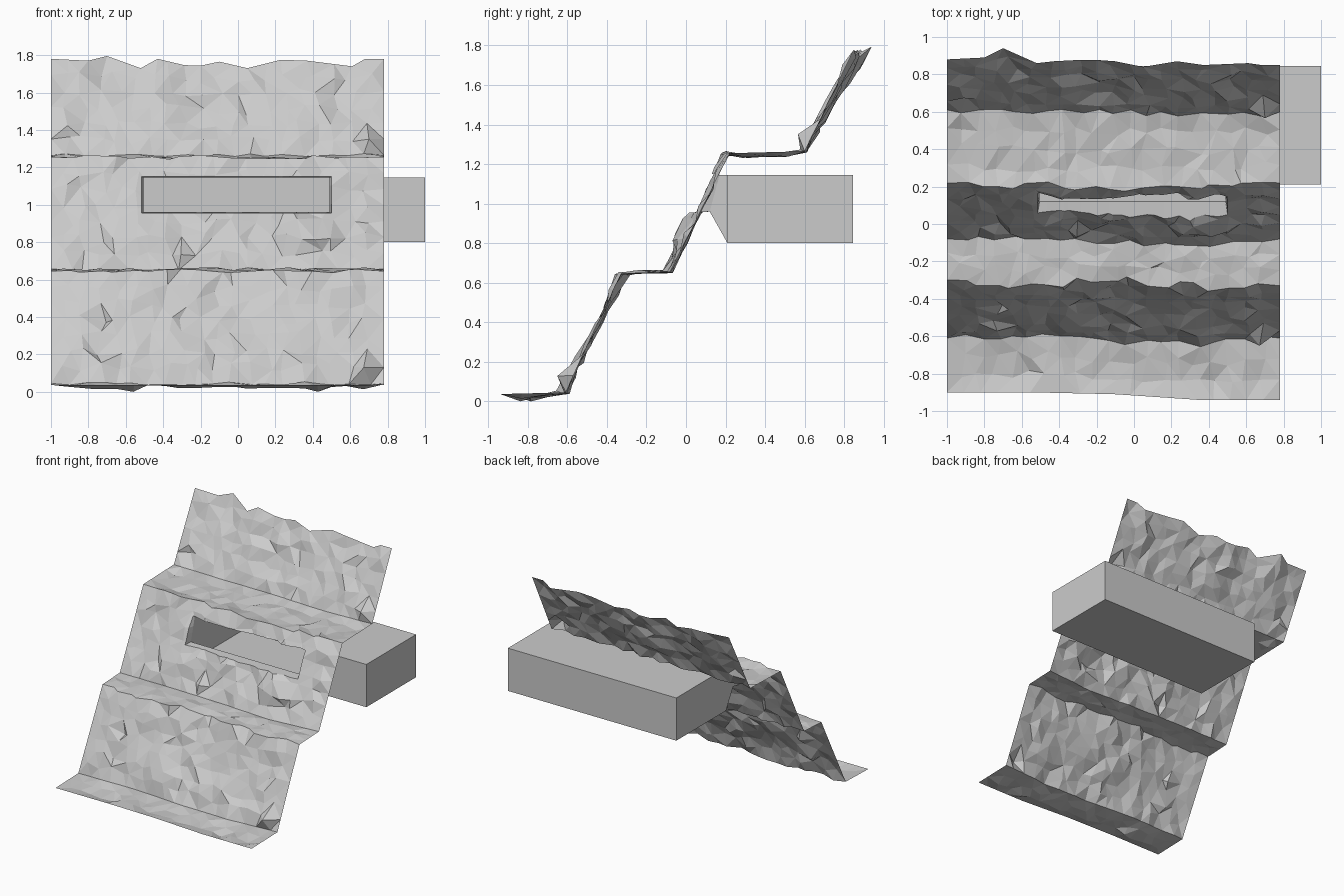
import bpy, bmesh, math, random
from mathutils import Vector

if "Cube" in bpy.data.objects:
    bpy.data.objects.remove(bpy.data.objects["Cube"])

random.seed(7)
X0, X1, COLS = -1.0, 0.78, 20


def lerp_table(xs, vals, x):
    for i in range(len(xs) - 1):
        if x <= xs[i + 1] + 1e-6:
            t = (x - xs[i]) / (xs[i + 1] - xs[i])
            return vals[i] + t * (vals[i + 1] - vals[i])
    return vals[-1]


def make_object(name, bm):
    mesh = bpy.data.meshes.new(name)
    bm.to_mesh(mesh)
    bm.free()
    ob = bpy.data.objects.new(name, mesh)
    bpy.context.collection.objects.link(ob)
    return ob


# Break lines of the terraces: y at five x stations, and height
STATIONS = [-1.0, -0.55, -0.1, 0.34, 0.78]
BREAKS = [
    ([-0.90, -0.90, -0.91, -0.94, -0.94], 0.037),
    ([-0.61, -0.60, -0.63, -0.64, -0.61], 0.045),
    ([-0.30, -0.33, -0.30, -0.335, -0.33], 0.645),
    ([-0.08, -0.08, -0.09, -0.12, -0.08], 0.655),
    ([0.22, 0.20, 0.20, 0.20, 0.22], 1.255),
    ([0.61, 0.60, 0.60, 0.58, 0.60], 1.265),
]
# Ragged top edge (x, y, z)
TOP_X = [-1, -0.8, -0.7, -0.52, -0.43, -0.24, -0.1, 0.05, 0.23, 0.37, 0.61, 0.68, 0.78]
TOP_Y = [0.88, 0.89, 0.94, 0.86, 0.87, 0.88, 0.87, 0.84, 0.87, 0.85, 0.86, 0.85, 0.85]
TOP_Z = [1.78, 1.77, 1.795, 1.73, 1.78, 1.735, 1.765, 1.73, 1.775, 1.77, 1.74, 1.78, 1.78]
SUBDIV = [3, 7, 3, 7, 4, 6]


def key_point(k, x):
    if k == len(BREAKS):
        return Vector((x, lerp_table(TOP_X, TOP_Y, x), lerp_table(TOP_X, TOP_Z, x)))
    ys, z = BREAKS[k]
    return Vector((x, lerp_table(STATIONS, ys, x), z))


# Rocky terraced cliff sheet
bm = bmesh.new()
rows = []
for k, n in enumerate(SUBDIV):
    ledge = k % 2 == 0
    for s in range(n + (k == len(SUBDIV) - 1)):
        t, row = s / n, []
        for c in range(COLS + 1):
            x = X0 + (X1 - X0) * c / COLS
            inner = 0 < c < COLS
            last, first = s == n, k == 0 and s == 0
            if inner and not last and not first:
                x += random.uniform(-0.03, 0.03)
            if last:
                x = min(TOP_X, key=lambda v: abs(v - x)) if inner and min(abs(v - x) for v in TOP_X) < 0.04 else x
            p = key_point(k, x).lerp(key_point(k + 1, x), t)
            if inner and not last and not first:
                if ledge:
                    p.y += random.uniform(-0.025, 0.025)
                    p.z += random.uniform(-0.012, 0.012)
                    if s:
                        p.z += -0.015 if k != 2 else 0.005
                else:
                    d = random.uniform(-0.02, 0.02)      # along the slope normal
                    u = random.uniform(-0.025, 0.025) if s else 0.0
                    p += Vector((0, -0.89 * d + 0.45 * u, 0.45 * d + 0.89 * u))
                # jutting stones
                if k == 3:
                    p.y -= 0.05 * math.exp(-((p.x - 0.36) / 0.13) ** 2 - ((p.z - 0.86) / 0.07) ** 2)
                elif c == COLS - 1 and s == 1 and not ledge:
                    p.y -= 0.06
            p.z = max(0.0, p.z)
            row.append(bm.verts.new(p))
        rows.append(row)
# low spots that rest on the ground
rows[1][5].co.z = rows[1][16].co.z = 0.0
for a, b in zip(rows, rows[1:]):
    for c in range(COLS):
        bm.faces.new((a[c], a[c + 1], b[c + 1], b[c]))
bmesh.ops.triangulate(bm, faces=bm.faces[:], quad_method='SHORT_EDGE')

# Firing slot cut through the middle slope
HX0, HX1, HZ0, HZ1 = -0.515, 0.50, 0.955, 1.15
for co, no in (((HX0, 0, 0), (1, 0, 0)), ((HX1, 0, 0), (1, 0, 0)),
               ((0, 0, HZ0), (0, 0, 1)), ((0, 0, HZ1), (0, 0, 1))):
    near = [f for f in bm.faces if 0.7 < f.calc_center_median().z < 1.24]
    geom = set(near)
    for f in near:
        geom.update(f.edges)
        geom.update(f.verts)
    bmesh.ops.bisect_plane(bm, geom=list(geom), plane_co=co, plane_no=no, dist=1e-5)


def in_slot(p, e=1e-4):
    return HX0 - e < p.x < HX1 + e and HZ0 - e < p.z < HZ1 + e


hole = [f for f in bm.faces if in_slot(f.calc_center_median())]
bmesh.ops.delete(bm, geom=hole, context='FACES')
rim = [e for e in bm.edges if e.is_boundary and all(in_slot(v.co) for v in e.verts)]

# Lip running from the rock to the slot frame
lip = bmesh.ops.extrude_edge_only(bm, edges=rim)['geom']
for v in lip:
    if isinstance(v, bmesh.types.BMVert):
        v.co.x = min(0.49, max(-0.505, v.co.x))
        v.co.z = min(1.145, max(0.96, v.co.z))
        v.co.y = 0.12 + (v.co.z - 0.96) / 0.185 * 0.05
make_object("terraced_cliff", bm)

# Hollow chamber behind the cliff with a flared slot throat
bm = bmesh.new()


def ring(x0, x1, low, high):
    return [bm.verts.new(p) for p in ((x0, *low), (x1, *low), (x1, *high), (x0, *high))]


def bridge(a, b):
    for i in range(4):
        j = (i + 1) % 4
        bm.faces.new((a[i], a[j], b[j], b[i]))


slot = ring(-0.505, 0.49, (0.12, 0.96), (0.17, 1.145))
throat = ring(-0.505, 0.49, (0.21, 0.80), (0.21, 1.145))
mouth = ring(-0.505, 1.0, (0.21, 0.80), (0.21, 1.145))
back = ring(-0.505, 1.0, (0.845, 0.80), (0.845, 1.145))
bridge(slot, throat)
bridge(mouth, back)
bm.faces.new(back)
bm.faces.new((throat[1], mouth[1], mouth[2], throat[2]))
bmesh.ops.remove_doubles(bm, verts=bm.verts[:], dist=1e-5)
bmesh.ops.recalc_face_normals(bm, faces=bm.faces[:])
make_object("bunker_chamber", bm)
